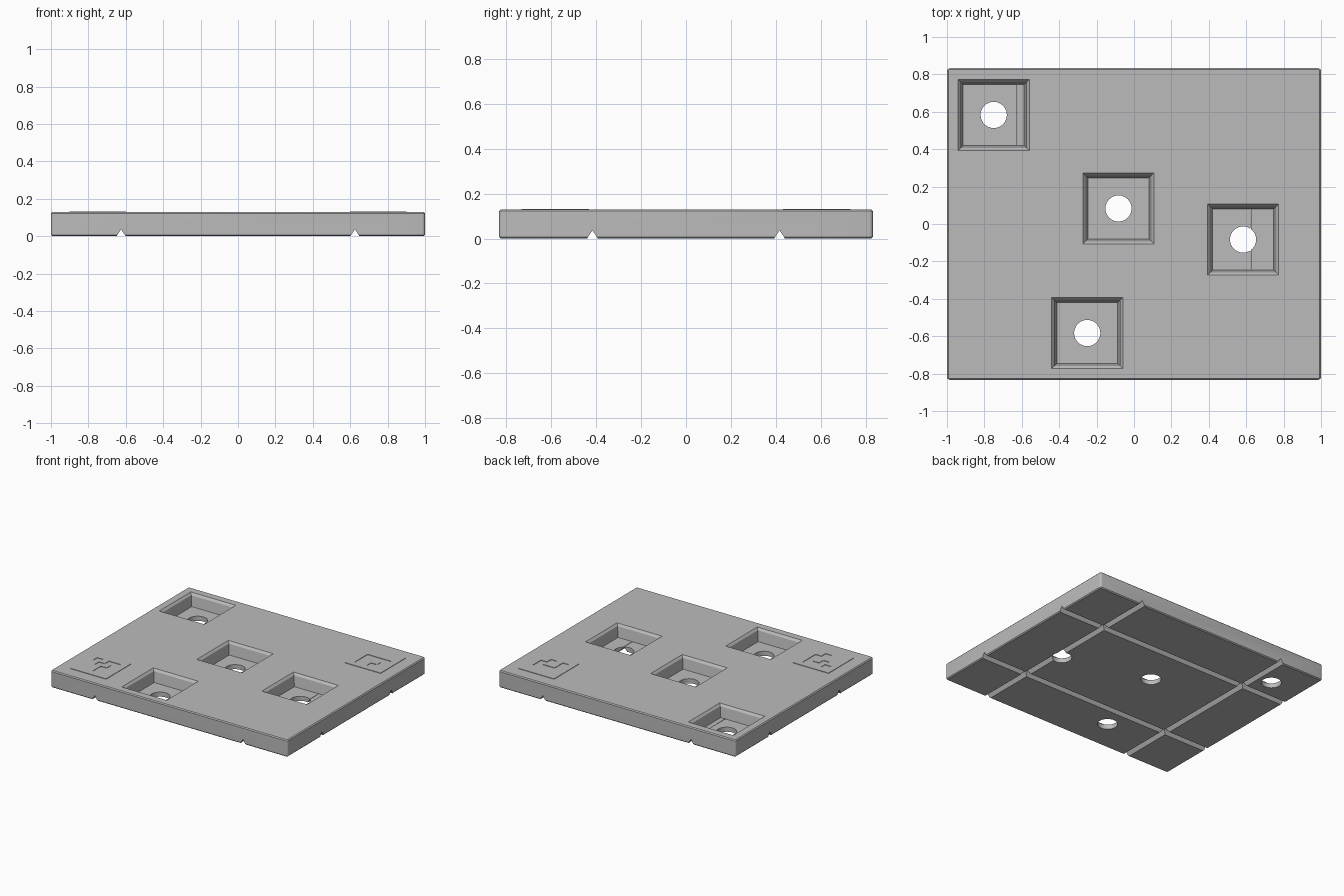
import bpy
import bmesh
from math import cos, sin, tau
from mathutils import Matrix

cube = bpy.data.objects.get("Cube")
if cube:
    bpy.data.objects.remove(cube, do_unlink=True)

HALF_X, HALF_Y, TOP = 1.0, 0.833, 0.129
POCKETS = [(-0.75, 0.583), (-0.083, 0.083), (0.583, -0.083), (-0.25, -0.583)]

grey = bpy.data.materials.new("matte_grey")
grey.use_nodes = True
color = (0.5, 0.5, 0.5, 1)
grey.diffuse_color = color
grey.node_tree.nodes["Principled BSDF"].inputs["Base Color"].default_value = color


def loft(bm, rings):
    """Join rings of points into a closed solid."""
    loops = [[bm.verts.new(p) for p in ring] for ring in rings]
    n = len(loops[0])
    for a, b in zip(loops, loops[1:]):
        for i in range(n):
            j = (i + 1) % n
            bm.faces.new((a[i], a[j], b[j], b[i]))
    bm.faces.new(loops[0][::-1])
    bm.faces.new(loops[-1])


def finish(bm, name):
    bmesh.ops.recalc_face_normals(bm, faces=bm.faces)
    mesh = bpy.data.meshes.new(name)
    bm.to_mesh(mesh)
    bm.free()
    mesh.materials.append(grey)
    obj = bpy.data.objects.new(name, mesh)
    bpy.context.collection.objects.link(obj)
    return obj


def square(x, y, half, z):
    return [(x + sx * half, y + sy * half, z)
            for sx, sy in ((-1, -1), (1, -1), (1, 1), (-1, 1))]


def circle(x, y, r, z, n=48):
    return [(x + r * cos(tau * i / n), y + r * sin(tau * i / n), z) for i in range(n)]


def rounded_plate(inset, z, radius=0.016, steps=4):
    """Outline of the plate with small rounded corners."""
    pts = []
    for k, (sx, sy) in enumerate(((1, 1), (-1, 1), (-1, -1), (1, -1))):
        for i in range(steps + 1):
            a = tau / 4 * (k + i / steps)
            pts.append((sx * (HALF_X - radius) + (radius - inset) * cos(a),
                        sy * (HALF_Y - radius) + (radius - inset) * sin(a), z))
    return pts


# Plate with chamfered rims
bm = bmesh.new()
c = 0.007
loft(bm, [rounded_plate(c, 0), rounded_plate(0, c),
          rounded_plate(0, TOP - c), rounded_plate(c, TOP)])
plate = finish(bm, "plate")

# Cutters: tapered pockets, through holes, V grooves along both axes
cutters = []
bm = bmesh.new()
for x, y in POCKETS:
    loft(bm, [square(x, y, 0.163, 0.035), square(x, y, 0.176, TOP - 0.016),
              square(x, y, 0.19, TOP), square(x, y, 0.19, TOP + 0.05)])
cutters.append(finish(bm, "pocket_cutter"))

bm = bmesh.new()
for x, y in POCKETS:
    loft(bm, [circle(x, y, 0.07, -0.05), circle(x, y, 0.07, 0.08)])
cutters.append(finish(bm, "hole_cutter"))

PROFILE = [(-0.037, -0.02), (0.037, -0.02), (0, 0.037)]
bm = bmesh.new()
for x in (-0.625, 0.625):
    loft(bm, [[(x + u, y, z) for u, z in PROFILE] for y in (-1.2, 1.2)])
cutters.append(finish(bm, "lengthwise_groove_cutter"))

bm = bmesh.new()
for y in (-0.417, 0.417):
    loft(bm, [[(x, y + u, z) for u, z in PROFILE] for x in (-1.2, 1.2)])
cutters.append(finish(bm, "crosswise_groove_cutter"))

for cutter in cutters:
    cutter.hide_render = True
    mod = plate.modifiers.new(cutter.name, "BOOLEAN")
    mod.operation = "DIFFERENCE"
    mod.solver = "EXACT"
    mod.object = cutter

# Bake the cuts, then drop the cutters
bpy.context.view_layer.update()
evaluated = plate.evaluated_get(bpy.context.evaluated_depsgraph_get())
baked = bpy.data.meshes.new_from_object(evaluated)
plate.modifiers.clear()
plate.data = baked
for cutter in cutters:
    bpy.data.objects.remove(cutter, do_unlink=True)


def corner_marker(name, x, y, rows):
    """Thin raised square of cells; a dot leaves a cell open."""
    bm = bmesh.new()
    bmesh.ops.create_grid(bm, x_segments=6, y_segments=6, size=0.15,
                          matrix=Matrix.Translation((x, y, TOP - 0.001)))
    cells = []
    for f in bm.faces:
        p = f.calc_center_median()
        col, row = int((p.x - x + 0.15) / 0.05), int((y + 0.15 - p.y) / 0.05)
        if 0 < col < 5 and 0 < row < 5 and rows[row - 1][col - 1] == ".":
            cells.append(f)
    bmesh.ops.delete(bm, geom=cells, context="FACES")
    top = bmesh.ops.extrude_face_region(bm, geom=bm.faces[:], use_keep_orig=True)
    bmesh.ops.translate(bm, vec=(0, 0, 0.0045),
                        verts=[v for v in top["geom"] if isinstance(v, bmesh.types.BMVert)])
    return finish(bm, name)


markers = [
    corner_marker("front_right_marker", -0.75, -0.583, (".#..", "#.#.", "##..", "##.#")),
    corner_marker("back_left_marker", 0.75, 0.583, ("####", "....", ".##.", ".#.#")),
]

# Smooth the hole walls, keep every edge sharp
bpy.ops.object.select_all(action="DESELECT")
for obj in [plate] + markers:
    obj.select_set(True)
bpy.context.view_layer.objects.active = plate
bpy.ops.object.shade_smooth_by_angle(angle=0.5)
